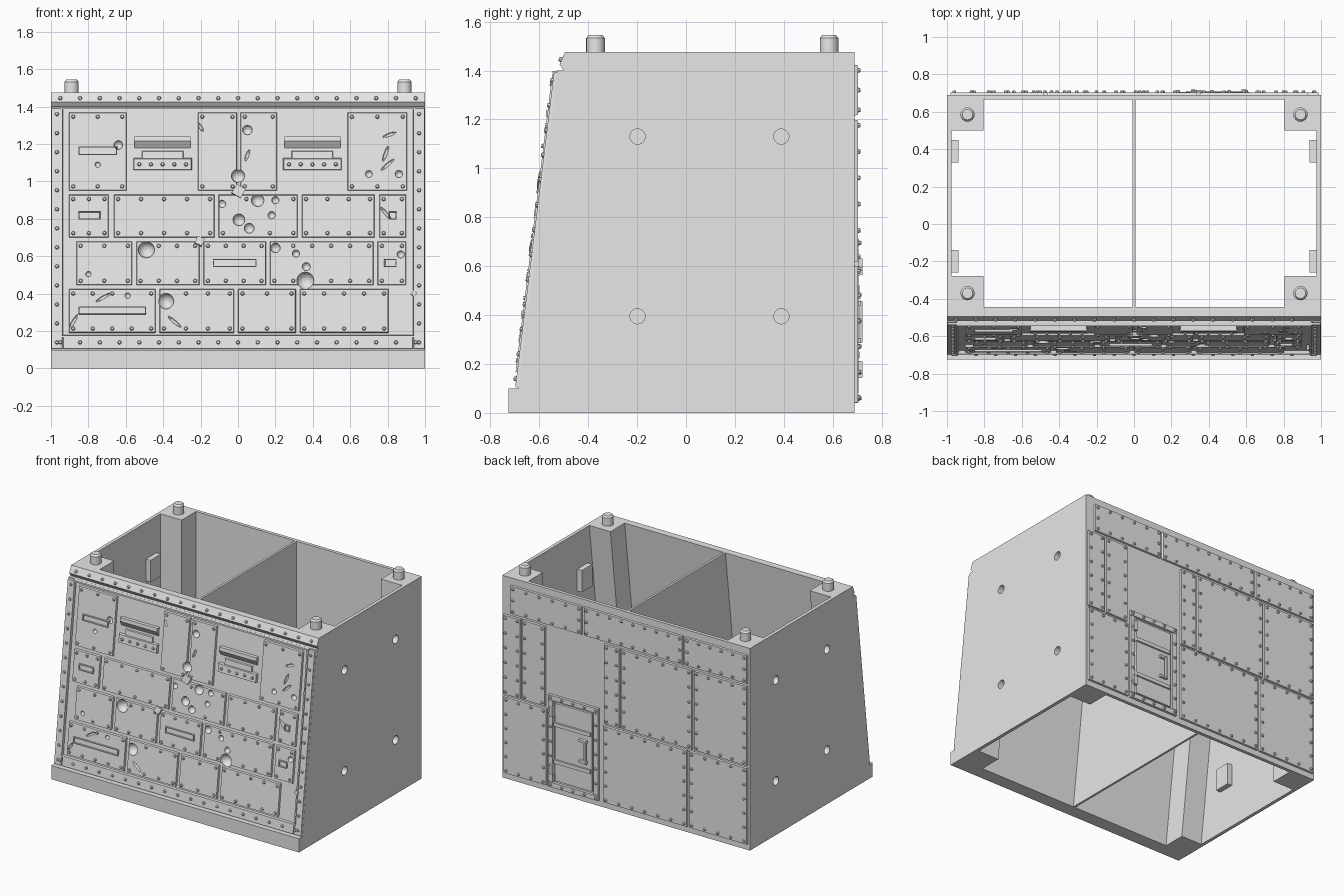
import bpy, bmesh, math, random
from mathutils import Matrix, Vector

random.seed(4)
if "Cube" in bpy.data.objects:
    bpy.data.objects.remove(bpy.data.objects["Cube"])

GREY = bpy.data.materials.new("plain_grey")
GREY.use_nodes = True
GREY.diffuse_color = (0.8, 0.8, 0.8, 1)
GREY.node_tree.nodes["Principled BSDF"].inputs["Base Color"].default_value = (0.8, 0.8, 0.8, 1)

SLOPE = 0.123      # lean of the armoured front
TOP = 1.475
TILT = {"front": math.pi / 2 - math.atan(SLOPE), "back": -math.pi / 2}


def place(face, x, d, z):
    """Point at depth d in front of the leaning front or the flat back."""
    if face == "front":
        return Vector((x, -0.685 + SLOPE * (z - 0.1) - d, z))
    return Vector((x, 0.69 + d, z))


def finish(bm, name):
    bmesh.ops.recalc_face_normals(bm, faces=bm.faces)
    mesh = bpy.data.meshes.new(name)
    bm.to_mesh(mesh)
    bm.free()
    mesh.materials.append(GREY)
    ob = bpy.data.objects.new(name, mesh)
    bpy.context.collection.objects.link(ob)
    return ob


def hexa(bm, low, high):
    """Closed block between two matching quads."""
    a = [bm.verts.new(p) for p in low]
    b = [bm.verts.new(p) for p in high]
    bm.faces.new(a)
    bm.faces.new(b[::-1])
    for i in range(4):
        j = (i + 1) % 4
        bm.faces.new((a[i], b[i], b[j], a[j]))


def plate(bm, face, x0, x1, z0, z1, d1, d0=-0.005, taper=0.004):
    quads = []
    for d, t in ((d0, 0), (d1, taper)):
        quads.append([place(face, x, d, z) for x, z in
                      ((x0 + t, z0 + t), (x1 - t, z0 + t), (x1 - t, z1 - t), (x0 + t, z1 - t))])
    hexa(bm, *quads)


def ring(bm, face, x0, x1, z0, z1, w, d):
    for r in ((x0, x1, z0, z0 + w), (x0, x1, z1 - w, z1),
              (x0, x0 + w, z0 + w, z1 - w), (x1 - w, x1, z0 + w, z1 - w)):
        plate(bm, face, *r, d, taper=0.002)


def block(bm, x0, x1, y0, y1, z0, z1):
    hexa(bm, *[[(x, y, z) for x, y in ((x0, y0), (x1, y0), (x1, y1), (x0, y1))] for z in (z0, z1)])


def prism(bm, profile, x0, x1):
    """Side profile (y, z) drawn out along x."""
    ends = [[bm.verts.new((x, y, z)) for y, z in profile] for x in (x0, x1)]
    for e in ends:
        bm.faces.new(e)
    for i in range(len(profile)):
        j = (i + 1) % len(profile)
        bm.faces.new((ends[0][i], ends[0][j], ends[1][j], ends[1][i]))


def cut(ob, cutter):
    mod = ob.modifiers.new("cut", "BOOLEAN")
    mod.operation, mod.solver, mod.object, mod.use_self = "DIFFERENCE", "EXACT", cutter, True
    bpy.context.view_layer.update()
    done = ob.evaluated_get(bpy.context.evaluated_depsgraph_get())
    mesh = bpy.data.meshes.new_from_object(done)
    ob.modifiers.clear()
    ob.data = mesh


# Dents (x, z, radius) and scratches (x, z, length, angle) on the front
DENTS = [(-.64, 1.195, .024), (-.75, 1.09, .015), (.05, 1.275, .026), (0, 1.03, .036),
         (.005, .795, .032), (.06, .75, .027), (.105, .9, .034), (.18, .82, .02), (.2, .9, .02),
         (-.085, .88, .02), (-.49, .635, .044), (-.385, .36, .042), (.36, .47, .046),
         (.31, .615, .02), (.365, .545, .022), (.2, .645, .026), (.7, 1.04, .019),
         (.86, 1.04, .02), (.87, .61, .02), (-.8, .505, .015), (-.59, .39, .015)]
SCRATCHES = [(.81, 1.25, .04, 20), (.79, 1.15, .05, 70), (.8, 1.09, .05, 40), (.05, 1.14, .035, 70),
             (.79, .83, .05, -50), (-.34, .25, .05, -40), (-.72, .38, .05, 30),
             (-.2, 1.29, .03, -60), (-.88, .25, .05, 60)]
bm = bmesh.new()
for x, z, r in DENTS:
    bmesh.ops.create_uvsphere(bm, u_segments=16, v_segments=10, radius=r,
                              matrix=Matrix.Translation(place("front", x, .014, z)))
for x, z, l, a in SCRATCHES:
    m = (Matrix.Translation(place("front", x, .014, z)) @ Matrix.Rotation(math.radians(-a), 4, "Y")
         @ Matrix.Diagonal((l, .012, .009, 1)))
    bmesh.ops.create_uvsphere(bm, u_segments=12, v_segments=8, radius=1, matrix=m)
dents = finish(bm, "dent_cutter")

rivet_bm = bmesh.new()


def rivet(face, x, z, d, r=0.012):
    if face == "front" and any(math.hypot(x - a, z - b) < c + r for a, b, c in DENTS):
        return
    m = Matrix.Translation(place(face, x, d + .004, z)) @ Matrix.Rotation(TILT[face], 4, "X")
    bmesh.ops.create_cone(rivet_bm, cap_ends=True, segments=8, radius1=r, radius2=r * .6,
                          depth=.014, matrix=m)


def spread(a, b, step):
    n = max(1, round((b - a) / step))
    return [a + (b - a) * i / n for i in range(n + 1)]


def rivet_border(face, x0, x1, z0, z1, d, step=0.11, inset=0.024, sides=False):
    for x in spread(x0 + inset, x1 - inset, step):
        rivet(face, x, z0 + inset, d)
        rivet(face, x, z1 - inset, d)
    if sides:
        for z in spread(z0 + inset, z1 - inset, step)[1:-1]:
            rivet(face, x0 + inset, z, d)
            rivet(face, x1 - inset, z, d)


# Outer walls
front_low, front_high = place("front", 0, 0, .1).y, place("front", 0, 0, 1.4).y
front_profile = [(-.725, 0), (-.725, .1), (front_low, .1), (front_high, 1.4), (-.5, 1.4),
                 (-.517, 1.425), (-.495, TOP)]
inner_low, inner_high = -.443 - SLOPE * TOP, -.443
bm = bmesh.new()
prism(bm, front_profile + [(inner_high, TOP), (inner_low, 0)], -.975, .975)
front_wall = finish(bm, "front_wall")
cut(front_wall, dents)

bm = bmesh.new()
block(bm, -.975, .975, .665, .69, 0, TOP)
finish(bm, "back_wall")
bm = bmesh.new()
prism(bm, [(inner_low, 0), (inner_high, TOP), (.665, TOP), (.665, 0)], -.008, .008)
finish(bm, "divider")

# Side walls with blind sockets and their inner blocks
SOCKETS = [(y, z) for y in (-.198, .39) for z in (.395, 1.13)]
for side, s in (("left", 1), ("right", -1)):
    bm = bmesh.new()
    prism(bm, front_profile + [(.69, TOP), (.69, 0)], s * .975, s)
    for y, z in SOCKETS:
        block(bm, s * .937, s * .98, y - .06, y + .06, z - .08, z + .08)
    wall = finish(bm, side + "_wall")
    bm = bmesh.new()
    for y, z in SOCKETS:
        m = Matrix.Translation((s, y, z)) @ Matrix.Rotation(math.pi / 2, 4, "Y")
        bmesh.ops.create_cone(bm, cap_ends=True, segments=24, radius1=.031, radius2=.031,
                              depth=.09, matrix=m)
    cutter = finish(bm, "socket_cutter")
    cut(wall, cutter)
    bpy.data.objects.remove(cutter)

    # Corner posts and pegs
    bm = bmesh.new()
    block(bm, s * .805, s * .975, .5, .665, 0, TOP)
    prism(bm, [(inner_low, 0), (inner_low + .165, 0), (inner_high + .165, TOP), (inner_high, TOP)],
          s * .805, s * .975)
    finish(bm, side + "_corner_posts")
    bm = bmesh.new()
    for y in (-.37, .585):
        for r1, r2, z, h in ((.038, .038, TOP, .058), (.038, .028, TOP + .058, .012)):
            bmesh.ops.create_cone(bm, cap_ends=True, segments=24, radius1=r1, radius2=r2, depth=h,
                                  matrix=Matrix.Translation((s * .89, y, z + h / 2)))
    pegs = finish(bm, side + "_pegs")
    bpy.ops.object.select_all(action="DESELECT")
    pegs.select_set(True)
    bpy.context.view_layer.objects.active = pegs
    bpy.ops.object.shade_smooth_by_angle(angle=math.radians(30))

# Riveted frame around the front
bm = bmesh.new()
for s in (-1, 1):
    x0, x1 = sorted((s * .937, s))
    plate(bm, "front", x0, x1, .102, 1.395, .014)
    for z in spread(.14, 1.36, .1):
        rivet("front", s * .968, z, .014)
plate(bm, "front", -.937, .937, .102, .175, .014)
ring(bm, "front", -.95, .95, .165, 1.4, .014, .02)
for x in spread(-.95, .95, .105):
    rivet("front", x, .14, .014)
    rivet("front", x, 1.445, .012 - .022)
finish(bm, "front_frame")

# Armour plates on the front, row by row
ROWS = [((.95, 1.37), [(-.905, -.595), (-.215, -.005), (.012, .21), (.585, .905)]),
        ((.7, .93), [(-.905, -.69), (-.665, -.125), (-.105, .32), (.34, .73), (.755, .9)]),
        ((.445, .68), [(-.865, -.565), (-.545, -.205), (-.185, .15), (.17, .725), (.745, .9)]),
        ((.19, .425), [(-.905, -.44), (-.42, -.02), (0, .31), (.33, .805)])]
bm = bmesh.new()
for (z0, z1), spans in ROWS:
    for x0, x1 in spans:
        plate(bm, "front", x0, x1, z0, z1, .014)
        rivet_border("front", x0, x1, z0, z1, .014)
cut(finish(bm, "front_plates"), dents)
bpy.data.objects.remove(dents)

# Raised rims of the firing slots
bm = bmesh.new()
for x0, x1, z in ((-.855, -.645, 1.14), (-.855, -.735, .795), (.805, .85, .795),
                  (-.135, .1, .54), (.78, .85, .54), (-.855, -.49, .285)):
    ring(bm, "front", x0, x1, z, z + .048, .009, .024)
finish(bm, "slot_rims")

# Hooded vision ports
bm = bmesh.new()
for x in (-.403, .398):
    hexa(bm, [place("front", x - .15, d, z) for d, z in ((-.01, 1.165), (.026, 1.215), (.026, 1.24), (-.01, 1.24))],
         [place("front", x + .15, d, z) for d, z in ((-.01, 1.165), (.026, 1.215), (.026, 1.24), (-.01, 1.24))])
    plate(bm, "front", x - .112, x + .112, 1.12, 1.165, .01)
    plate(bm, "front", x - .157, x + .157, 1.06, 1.125, .018)
    for u in spread(x - .125, x + .125, .0625):
        rivet("front", u, 1.092, .018)
finish(bm, "vision_ports")

# Torn metal fragments
bm = bmesh.new()
for x, z, size, turn in ((.003, .948, .055, 30), (-.205, .68, .042, 25), (.94, .4, .025, 35)):
    m = (Matrix.Translation(place("front", x, .012, z)) @ Matrix.Rotation(math.radians(turn), 4, "Y")
         @ Matrix.Rotation(random.uniform(-.3, .3), 4, "X") @ Matrix.Diagonal((size, .025, size, 1)))
    bmesh.ops.create_cube(bm, size=1, matrix=m)
finish(bm, "metal_fragments")

# Riveted plates on the back
BACK = [((1.215, 1.425), [(.35, .93), (-.465, .337), (-.985, -.478)]),
        ((.615, 1.2), [(.845, .99), (.645, .835), (.045, .175), (-.54, .033), (-.985, -.553)]),
        ((.04, .603), [(.635, .985), (-.5, .18), (-.985, -.513)])]
bm = bmesh.new()
for (z0, z1), spans in BACK:
    for x0, x1 in spans:
        plate(bm, "back", x0, x1, z0, z1, .013)
        rivet_border("back", x0, x1, z0, z1, .013, step=.1, sides=True)
finish(bm, "back_plates")

# Back door with frame, hinges, braces and handle
bm = bmesh.new()
ring(bm, "back", .215, .62, .04, .715, .04, .016)
plate(bm, "back", .265, .57, .09, .665, .01)
rivet_border("back", .215, .62, .04, .715, .016, step=.1, inset=.02, sides=True)
finish(bm, "back_door")
bm = bmesh.new()
for z in (.22, .49):
    plate(bm, "back", .275, .575, z, z + .035, .02)
for z in (.14, .56):
    plate(bm, "back", .572, .605, z, z + .075, .032)
finish(bm, "door_braces_and_hinges")
bm = bmesh.new()
plate(bm, "back", .305, .33, .285, .46, .032, d0=.02)
for z in (.285, .435):
    plate(bm, "back", .305, .37, z, z + .025, .026)
finish(bm, "door_handle")

finish(rivet_bm, "rivets")
